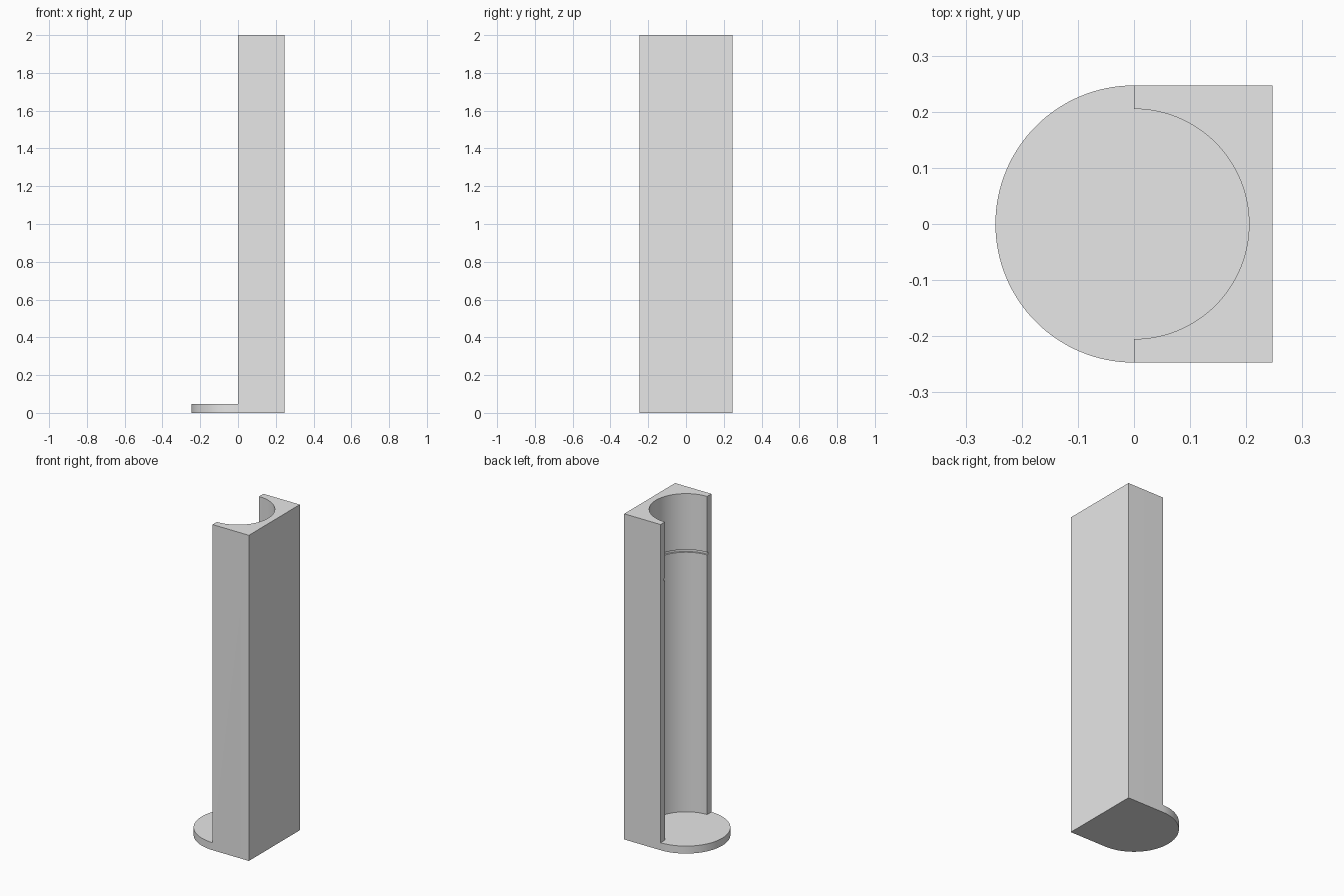
import bpy, bmesh, math
from mathutils import Vector

if "Cube" in bpy.data.objects:
    bpy.data.objects.remove(bpy.data.objects["Cube"], do_unlink=True)

HALF = 0.247        # outer half width and foot radius
BORE = 0.205        # radius of the cradle
HEIGHT = 2.0
FLOOR = 0.046       # thickness of the foot
GROOVE_Z, GROOVE_H, GROOVE_D = 1.64, 0.016, 0.01
ARC = 64            # segments in a half circle

grey = bpy.data.materials.new("light grey")
grey.use_nodes = True
colour = (0.8, 0.8, 0.8, 1)
grey.diffuse_color = colour
grey.node_tree.nodes["Principled BSDF"].inputs["Base Color"].default_value = colour


def prism(name, outline, z0, z1):
    """Extrude a closed xy outline from z0 to z1."""
    bm = bmesh.new()
    face = bm.faces.new([bm.verts.new((x, y, z0)) for x, y in outline])
    ext = bmesh.ops.extrude_face_region(bm, geom=[face])
    top = [v for v in ext["geom"] if isinstance(v, bmesh.types.BMVert)]
    bmesh.ops.translate(bm, verts=top, vec=Vector((0, 0, z1 - z0)))
    bmesh.ops.recalc_face_normals(bm, faces=bm.faces)
    mesh = bpy.data.meshes.new(name)
    bm.to_mesh(mesh)
    bm.free()
    mesh.materials.append(grey)
    obj = bpy.data.objects.new(name, mesh)
    bpy.context.collection.objects.link(obj)
    return obj


def arc(radius, start, end, count):
    angles = [start + (end - start) * i / count for i in range(count + 1)]
    return [(radius * math.cos(a), radius * math.sin(a)) for a in angles]


# Round-fronted column: half circle toward -x, square toward +x
outline = arc(HALF, math.pi / 2, 3 * math.pi / 2, ARC) + [(HALF, -HALF), (HALF, HALF)]
body = prism("cradle_body", outline, 0, HEIGHT)

# Cutters: open side above the foot, round bore, and retaining groove
circle = arc(BORE, 0, 2 * math.pi, 2 * ARC)[:-1]
slot = arc(BORE + GROOVE_D, 0, 2 * math.pi, 2 * ARC)[:-1]
open_side = [(-1, -1), (0, -1), (0, 1), (-1, 1)]
cutters = [
    prism("open_side_cutter", open_side, FLOOR, HEIGHT + 1),
    prism("bore_cutter", circle, FLOOR, HEIGHT + 1),
    prism("groove_cutter", slot, GROOVE_Z, GROOVE_Z + GROOVE_H),
]

bpy.ops.object.select_all(action="DESELECT")
body.select_set(True)
bpy.context.view_layer.objects.active = body
for cutter in cutters:
    cutter.hide_render = True
    mod = body.modifiers.new(cutter.name, "BOOLEAN")
    mod.operation = "DIFFERENCE"
    mod.solver = "EXACT"
    mod.object = cutter
    bpy.ops.object.modifier_apply(modifier=mod.name)
    bpy.data.objects.remove(cutter, do_unlink=True)

# Smooth the curved walls and keep the corners crisp
bpy.ops.object.shade_smooth_by_angle(angle=math.radians(30))
